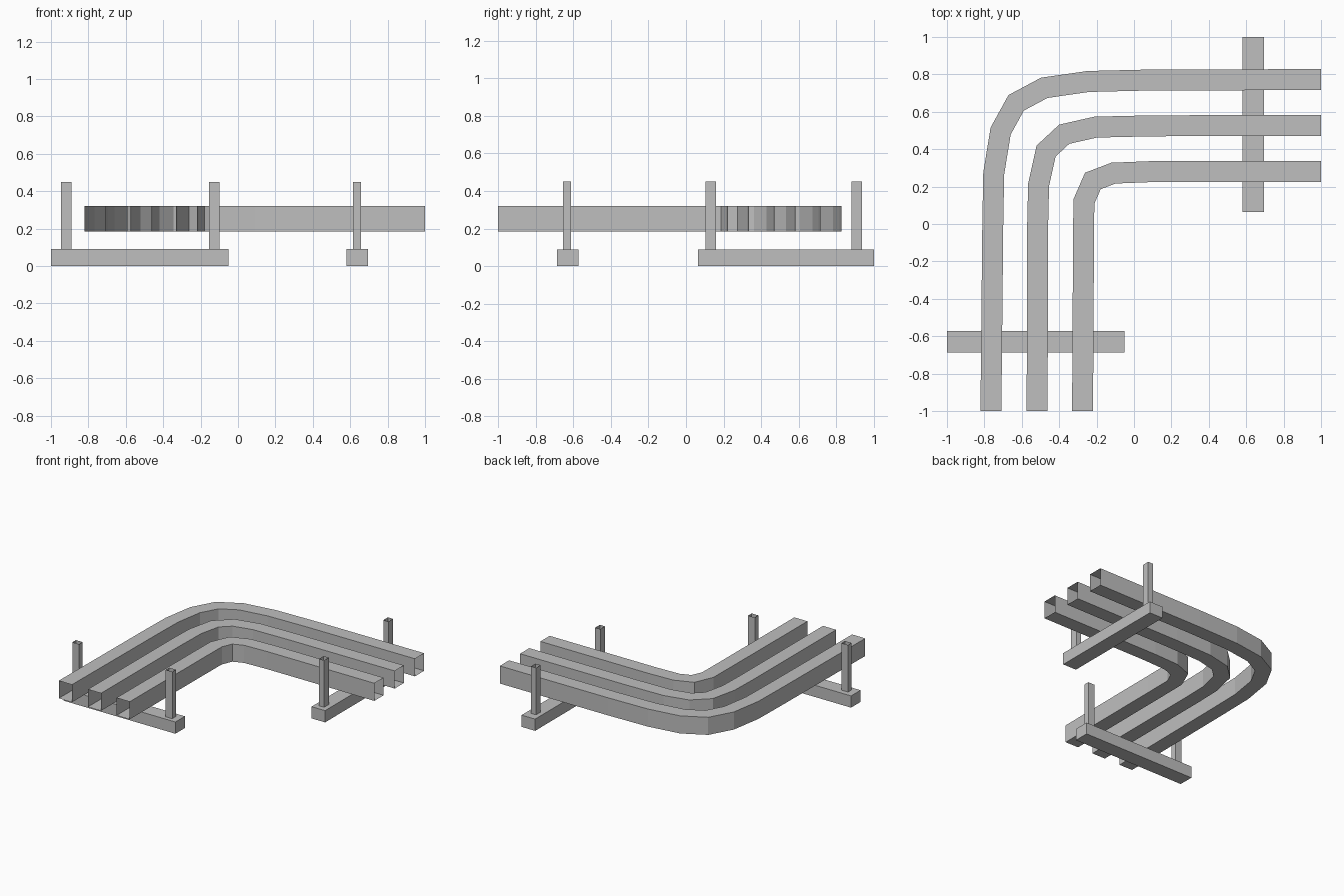
import bpy, bmesh
from mathutils import Vector

if "Cube" in bpy.data.objects:
    bpy.data.objects.remove(bpy.data.objects["Cube"])

grey = bpy.data.materials.new("plain grey")
grey.diffuse_color = (0.52, 0.52, 0.52, 1)
grey.use_nodes = True
grey.node_tree.nodes["Principled BSDF"].inputs["Base Color"].default_value = grey.diffuse_color


def finish(name, bm):
    mesh = bpy.data.meshes.new(name)
    bm.to_mesh(mesh)
    bm.free()
    mesh.materials.append(grey)
    obj = bpy.data.objects.new(name, mesh)
    bpy.context.collection.objects.link(obj)
    return obj


def box(name, x0, x1, y0, y1, z0, z1, open_ends=False):
    """Box between two corners; open_ends leaves off the top and bottom."""
    bm = bmesh.new()
    ring = [(x0, y0), (x1, y0), (x1, y1), (x0, y1)]
    low = [bm.verts.new((x, y, z0)) for x, y in ring]
    high = [bm.verts.new((x, y, z1)) for x, y in ring]
    for i in range(4):
        j = (i + 1) % 4
        bm.faces.new((low[i], low[j], high[j], high[i]))
    if not open_ends:
        bm.faces.new(low[::-1])
        bm.faces.new(high)
    return finish(name, bm)


def tube(name, path, half_width, z0, z1):
    """Open-ended rectangular tube swept along a flat path with mitred corners."""
    pts = [Vector(p) for p in path]
    bm = bmesh.new()
    rings = []
    for i, p in enumerate(pts):
        a = (p - pts[i - 1]).normalized() if i else (pts[1] - p).normalized()
        b = (pts[i + 1] - p).normalized() if i < len(pts) - 1 else a
        na, nb = Vector((-a.y, a.x)), Vector((-b.y, b.x))
        n = (na + nb).normalized()
        n *= half_width / n.dot(na)
        l, r = p + n, p - n
        rings.append([bm.verts.new(c) for c in
                      ((*l, z0), (*r, z0), (*r, z1), (*l, z1))])
    for s, t in zip(rings, rings[1:]):
        for i in range(4):
            j = (i + 1) % 4
            bm.faces.new((s[i], s[j], t[j], t[i]))
    bmesh.ops.recalc_face_normals(bm, faces=bm.faces)
    return finish(name, bm)


# Three nested bent ducts, open at both ends
bends = {
    "outer_duct": [(-0.765, -1), (-0.755, 0), (-0.75, 0.27), (-0.713, 0.497),
                   (-0.63, 0.648), (-0.48, 0.728), (-0.245, 0.762),
                   (0.09, 0.77), (1, 0.772)],
    "middle_duct": [(-0.518, -1), (-0.515, 0), (-0.51, 0.21), (-0.47, 0.39),
                    (-0.373, 0.48), (-0.205, 0.518), (0.1, 0.525), (1, 0.527)],
    "inner_duct": [(-0.275, -1), (-0.27, -0.1), (-0.268, 0.12), (-0.22, 0.23),
                   (-0.11, 0.272), (0.09, 0.28), (1, 0.28)],
}
for name, path in bends.items():
    tube(name, path, 0.056, 0.185, 0.32)

# Floor beams
box("front_beam", -1, -0.05, -0.687, -0.572, 0, 0.09)
box("right_beam", 0.58, 0.695, 0.063, 1, 0, 0.09)

# Hollow posts near the beam ends
for i, x in enumerate((-0.918, -0.127)):
    box(f"front_post_{i + 1}", x - 0.028, x + 0.028, -0.655, -0.612, 0.09, 0.45, True)
for i, y in enumerate((0.132, 0.91)):
    box(f"right_post_{i + 1}", 0.615, 0.658, y - 0.028, y + 0.028, 0.09, 0.45, True)
